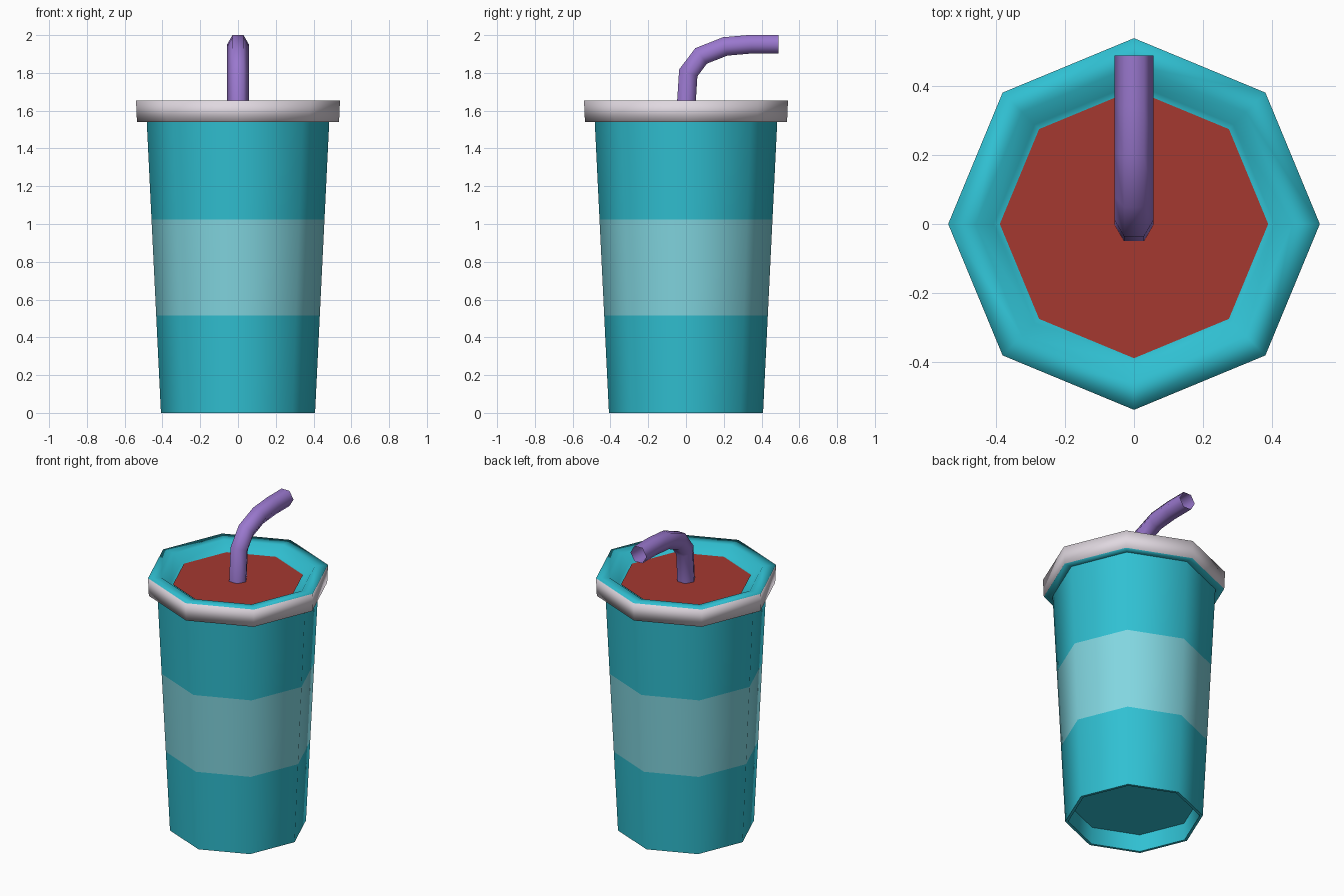
import bpy, math
from mathutils import Vector

if "Cube" in bpy.data.objects:
    bpy.data.objects.remove(bpy.data.objects["Cube"])


def srgb(r, g, b):
    f = lambda c: c / 12.92 if c <= 0.04045 else ((c + 0.055) / 1.055) ** 2.4
    return (f(r / 255), f(g / 255), f(b / 255), 1)


def material(name, rgb):
    m = bpy.data.materials.new(name)
    m.diffuse_color = srgb(*rgb)
    m.use_nodes = True
    m.node_tree.nodes["Principled BSDF"].inputs["Base Color"].default_value = m.diffuse_color
    return m


TEAL = material("teal", (48, 192, 210))
PALE = material("pale_teal", (130, 214, 224))
WHITE = material("lid_white", (224, 216, 224))
RED = material("drink_red", (165, 56, 48))
PURPLE = material("straw_purple", (154, 120, 206))


def make(name, verts, faces, mats, slots=None, angle=None):
    me = bpy.data.meshes.new(name)
    me.from_pydata(verts, [], faces)
    for m in mats:
        me.materials.append(m)
    for i, s in enumerate(slots or []):
        me.polygons[i].material_index = s
    ob = bpy.data.objects.new(name, me)
    bpy.context.collection.objects.link(ob)
    if angle:
        bpy.ops.object.select_all(action='DESELECT')
        ob.select_set(True)
        bpy.context.view_layer.objects.active = ob
        bpy.ops.object.shade_smooth_by_angle(angle=math.radians(angle))
    return ob


def lathe(name, profile, mats, slots, angle, cap_first=False, n=8):
    """Revolve (radius, z) points, listed so faces point outward; one slot per band."""
    verts = [(r * math.cos(k * math.tau / n), r * math.sin(k * math.tau / n), z)
             for r, z in profile for k in range(n)]
    faces, fs = [], []
    for i in range(len(profile) - 1):
        for k in range(n):
            j = (k + 1) % n
            faces.append((i * n + k, i * n + j, (i + 1) * n + j, (i + 1) * n + k))
            fs.append(slots[i])
    if cap_first:
        faces.append(tuple(reversed(range(n))))
        fs.append(0)
    return make(name, verts, faces, mats, fs, angle)


# Tapered cup with recessed base and a pale band
wall = lambda z: (0.408 + 0.075 * z / 1.54, z)
lathe("cup", [(0.385, 0.11), (0.39, 0.0), wall(0), wall(0.515), wall(1.025), wall(1.54)],
      [TEAL, PALE], [0, 0, 0, 1, 0], 50, cap_first=True)

# Lid: teal underside, white side, teal rim sloping down to the drink
lathe("lid", [(0.48, 1.54), (0.535, 1.54), (0.54, 1.655), (0.46, 1.652),
              (0.408, 1.6), (0.385, 1.597)],
      [TEAL, WHITE], [0, 1, 0, 0, 0], 120)

# Drink surface
ring = [(0.39 * math.cos(k * math.tau / 8), 0.39 * math.sin(k * math.tau / 8), 1.602)
        for k in range(8)]
make("drink", ring, [tuple(range(8))], [RED])

# Bent hexagonal straw, open at the tip
path = [Vector((0, y, z)) for y, z in
        [(-0.002, 1.58), (0.012, 1.8), (0.08, 1.89), (0.207, 1.94), (0.345, 1.952), (0.49, 1.952)]]
verts, faces, R, n = [], [], 0.057, 6
for i, p in enumerate(path):
    a = (p - path[i - 1]).normalized() if i else None
    b = (path[i + 1] - p).normalized() if i < len(path) - 1 else None
    t = ((a or b) + (b or a)).normalized()
    up = Vector((0, -t.z, t.y))
    stretch = 1 / t.dot(a or b)
    for k in range(n):
        ang = k * math.tau / n
        verts.append(p + Vector((R * math.cos(ang), 0, 0)) + up * R * math.sin(ang) * stretch)
for i in range(len(path) - 1):
    for k in range(n):
        j = (k + 1) % n
        faces.append((i * n + k, (i + 1) * n + k, (i + 1) * n + j, i * n + j))
make("straw", verts, faces, [PURPLE], None, 70)
